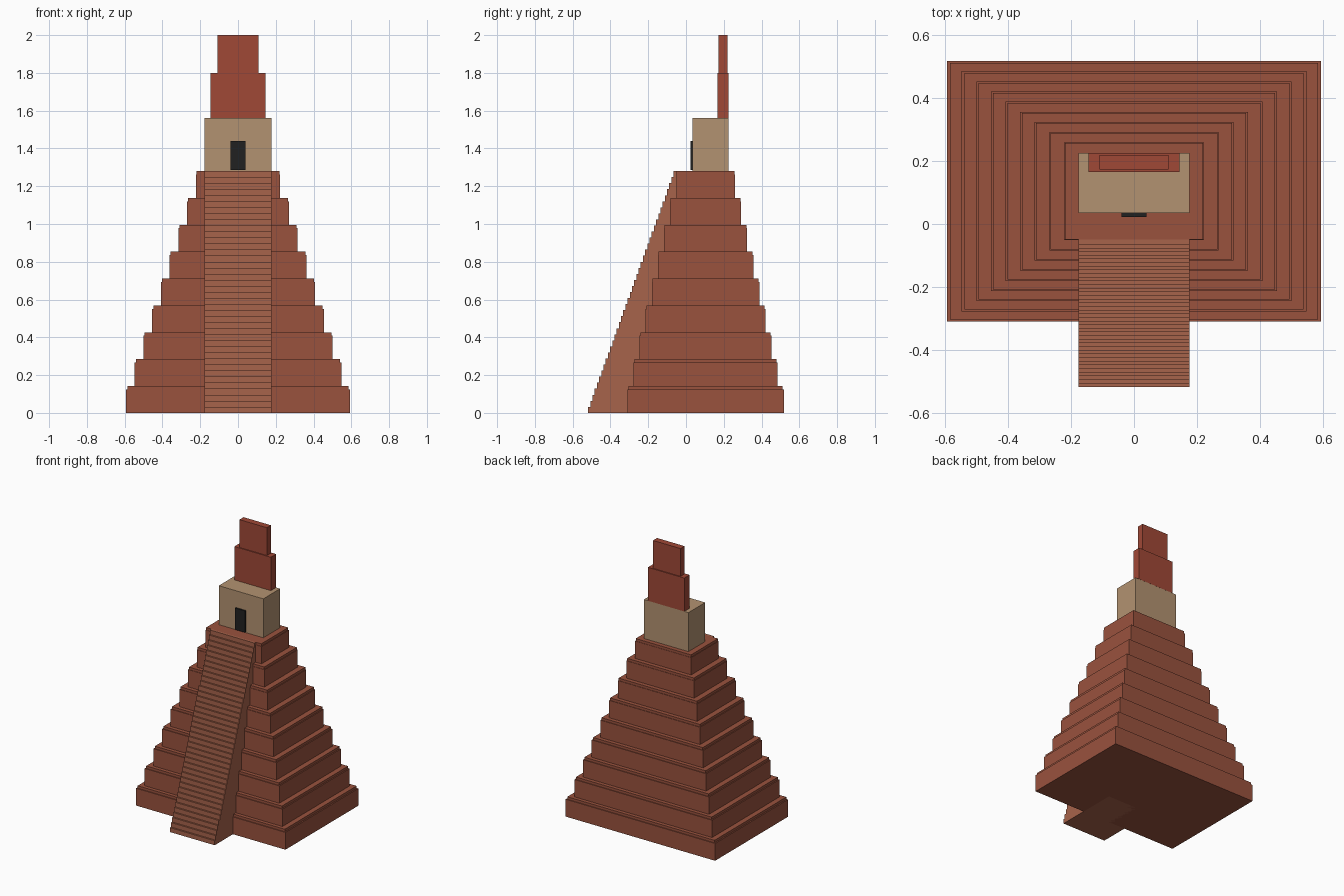
import bpy

if "Cube" in bpy.data.objects:
    bpy.data.objects.remove(bpy.data.objects["Cube"])


def material(name, rgb):
    m = bpy.data.materials.new(name)
    m.diffuse_color = (*rgb, 1)
    m.use_nodes = True
    m.node_tree.nodes["Principled BSDF"].inputs["Base Color"].default_value = m.diffuse_color
    return m


BRICK = material("brick", (0.32, 0.085, 0.048))
STAIR = material("stair_stone", (0.39, 0.125, 0.07))
LIME = material("limestone", (0.45, 0.29, 0.165))
COMB = material("red_plaster", (0.35, 0.065, 0.037))
DARK = material("dark_opening", (0.015, 0.015, 0.015))


def mesh_object(name, verts, faces, mat):
    me = bpy.data.meshes.new(name)
    me.from_pydata(verts, [], faces)
    me.materials.append(mat)
    ob = bpy.data.objects.new(name, me)
    bpy.context.collection.objects.link(ob)
    return ob


def loft(name, rings, mat):
    """Stack rectangles (half_x, y0, y1, z) into one closed solid."""
    verts, faces = [], [(3, 2, 1, 0)]
    for hx, y0, y1, z in rings:
        verts += [(-hx, y0, z), (hx, y0, z), (hx, y1, z), (-hx, y1, z)]
    for r in range(len(rings) - 1):
        a = 4 * r
        for i in range(4):
            j = (i + 1) % 4
            faces.append((a + i, a + j, a + 4 + j, a + 4 + i))
    n = len(verts)
    faces.append((n - 4, n - 3, n - 2, n - 1))
    return mesh_object(name, verts, faces, mat)


def box(name, hx, y0, y1, z0, z1, mat):
    return loft(name, [(hx, y0, y1, z0), (hx, y0, y1, z1)], mat)


# Nine terraces, each with a slightly recessed top course
TIERS, TOP, CY = 9, 1.28, 0.104
h = TOP / TIERS
for i in range(TIERS):
    hx, hy = 0.594 - 0.0464 * i, 0.414 - 0.0323 * i
    z0, z1 = i * h, (i + 1) * h
    zl = z1 - 0.018
    lx, ly = hx * 0.985, hy * 0.985
    loft(f"terrace_{i + 1}", [
        (hx, CY - hy, CY + hy, z0), (hx, CY - hy, CY + hy, zl),
        (lx, CY - ly, CY + ly, zl), (lx, CY - ly, CY + ly, z1)], BRICK)

# Staircase: stepped side profile extruded across x
STEPS, Y0, RUN, HALF = 40, -0.518, 0.0116, 0.177
profile = [(Y0, 0)]
for s in range(STEPS):
    z = (s + 1) * TOP / STEPS
    y_end = Y0 + (s + 1) * RUN if s < STEPS - 1 else -0.048
    profile += [(Y0 + s * RUN, z), (y_end, z)]
profile.append((-0.048, 0))
n = len(profile)
verts = [(x, y, z) for x in (-HALF, HALF) for y, z in profile]
faces = [tuple(range(n)), tuple(reversed(range(n, 2 * n)))]
faces += [(i, n + i, n + (i + 1) % n, (i + 1) % n) for i in range(n)]
faces = [tuple(reversed(f)) if k < 2 else f for k, f in enumerate(faces)]
stairs = mesh_object("staircase", verts, faces, STAIR)

# Consistent outward normals on the stairs
import bmesh
bm = bmesh.new()
bm.from_mesh(stairs.data)
bmesh.ops.recalc_face_normals(bm, faces=bm.faces)
bm.to_mesh(stairs.data)
bm.free()

# Shrine, doorway and two-part roof comb
box("shrine", 0.177, 0.0345, 0.2255, TOP, 1.56, LIME)
box("doorway", 0.039, 0.023, 0.04, 1.285, 1.44, DARK)
box("roof_comb_lower", 0.145, 0.166, 0.226, 1.56, 1.80, COMB)
box("roof_comb_upper", 0.109, 0.173, 0.219, 1.80, 2.0, COMB)
